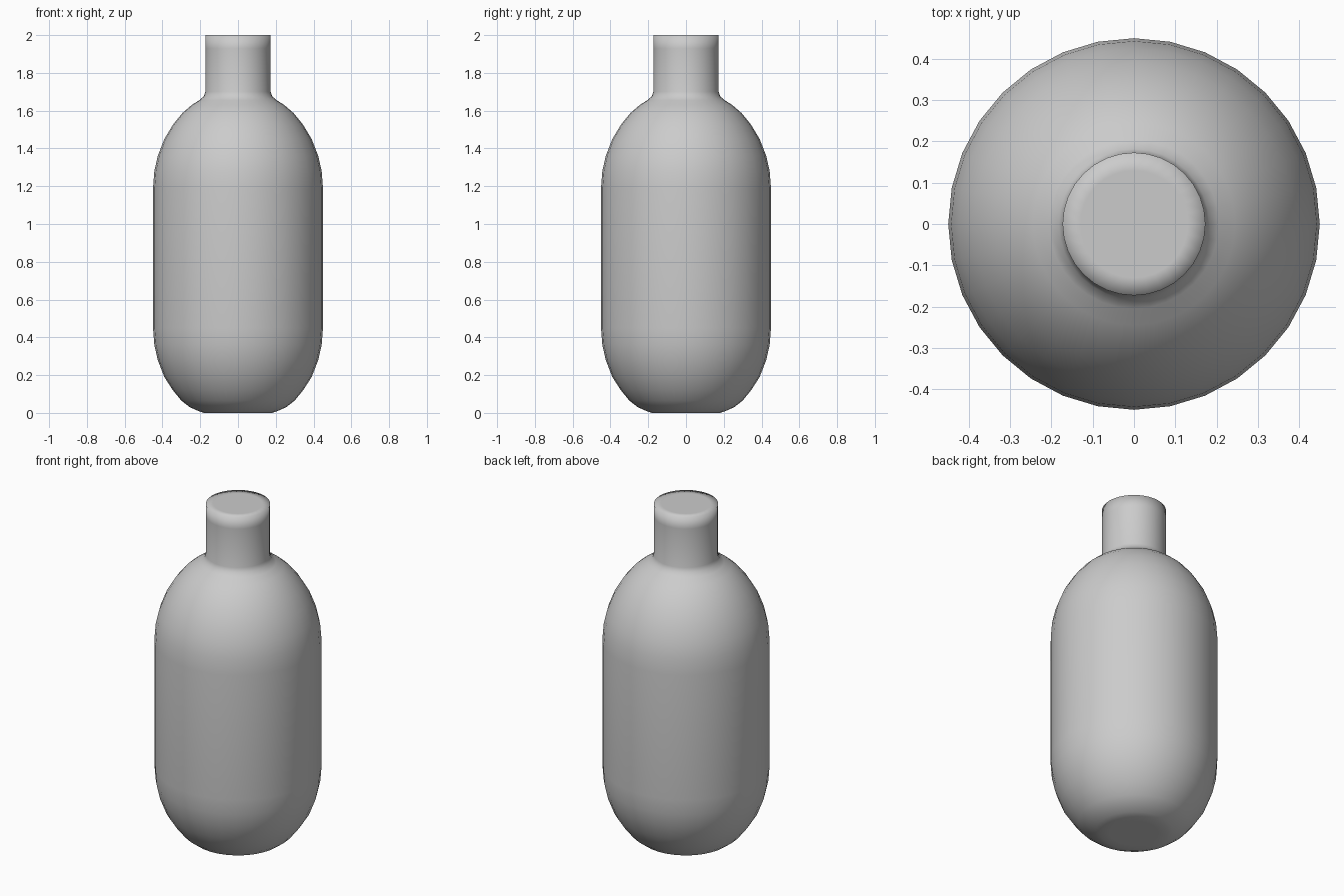
import bpy, bmesh, math

if "Cube" in bpy.data.objects:
    bpy.data.objects.remove(bpy.data.objects["Cube"])

SEGMENTS = 32

# Half profile (radius, height) from base to mouth
profile = [
    (0.13, 0.0), (0.18, 0.0), (0.21, 0.01), (0.255, 0.03), (0.30, 0.065),
    (0.345, 0.12), (0.39, 0.19), (0.425, 0.28), (0.443, 0.36), (0.45, 0.45),
    (0.45, 1.19), (0.443, 1.28), (0.425, 1.36), (0.39, 1.45), (0.345, 1.525),
    (0.295, 1.587), (0.245, 1.63), (0.205, 1.655), (0.182, 1.675),
    (0.173, 1.70), (0.173, 1.93), (0.173, 2.0), (0.13, 2.0),
]

# Bottle: rings joined by quads, closed with flat caps
bm = bmesh.new()
rings = []
for r, z in profile:
    rings.append([bm.verts.new((r * math.cos(2 * math.pi * i / SEGMENTS),
                                r * math.sin(2 * math.pi * i / SEGMENTS), z))
                  for i in range(SEGMENTS)])
for low, high in zip(rings, rings[1:]):
    for i in range(SEGMENTS):
        j = (i + 1) % SEGMENTS
        bm.faces.new((low[i], low[j], high[j], high[i]))
bm.faces.new(rings[0][::-1])
bm.faces.new(rings[-1])
for f in bm.faces:
    f.smooth = True

mesh = bpy.data.meshes.new("bottle")
bm.to_mesh(mesh)
bm.free()
bottle = bpy.data.objects.new("bottle", mesh)
bpy.context.collection.objects.link(bottle)
